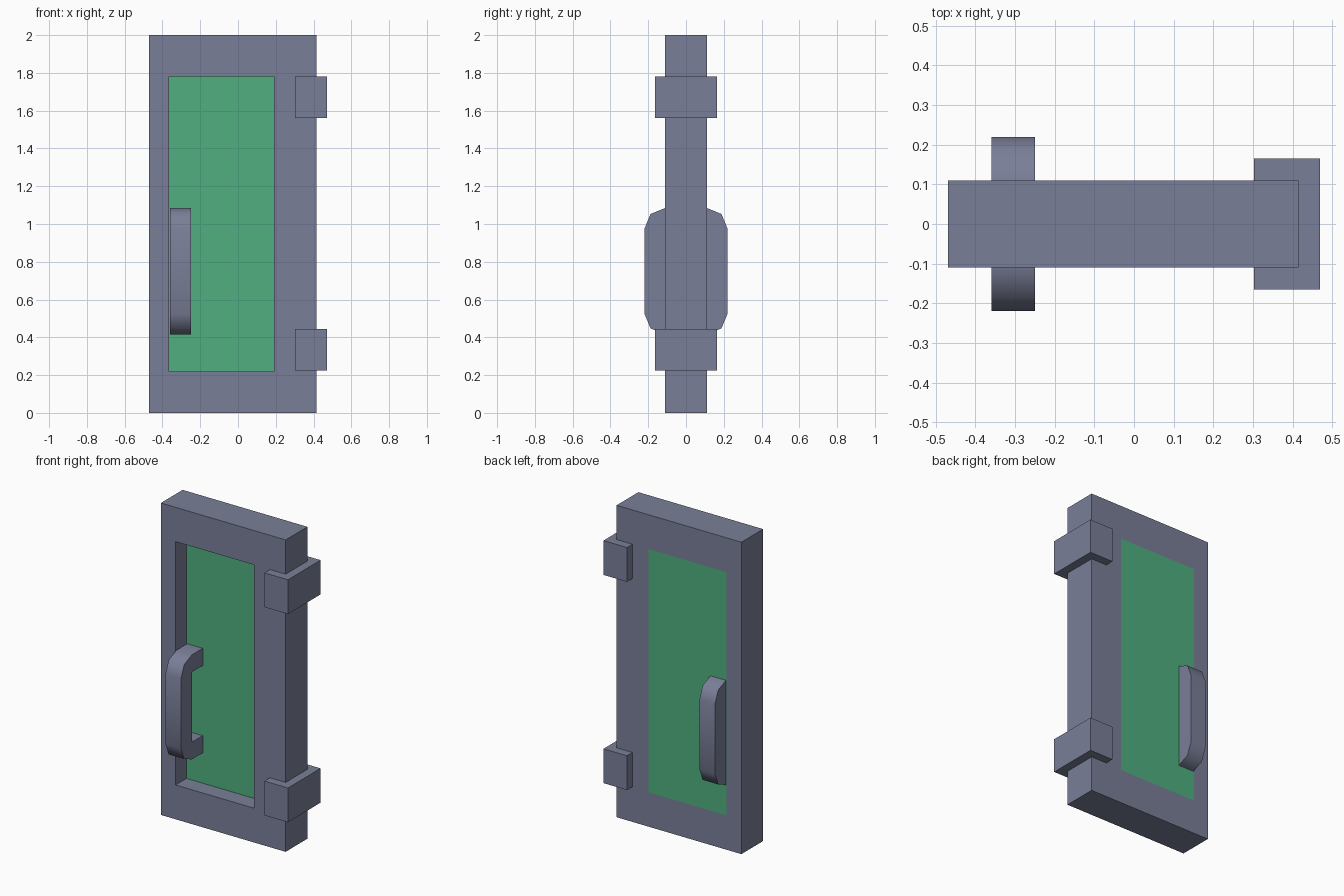
import bpy, bmesh, math

if "Cube" in bpy.data.objects:
    bpy.data.objects.remove(bpy.data.objects["Cube"])


def material(name, rgb):
    m = bpy.data.materials.new(name)
    m.diffuse_color = (*rgb, 1.0)
    m.use_nodes = True
    m.node_tree.nodes["Principled BSDF"].inputs["Base Color"].default_value = m.diffuse_color
    return m


METAL = material("blue grey metal", (0.195, 0.212, 0.314))
GLASS = material("green glass", (0.080, 0.429, 0.216))


def finish(name, bm, mat):
    bmesh.ops.recalc_face_normals(bm, faces=bm.faces[:])
    mesh = bpy.data.meshes.new(name)
    bm.to_mesh(mesh)
    bm.free()
    mesh.materials.append(mat)
    ob = bpy.data.objects.new(name, mesh)
    bpy.context.collection.objects.link(ob)
    return ob


def extrude(bm, faces, vec):
    geo = bmesh.ops.extrude_face_region(bm, geom=faces)["geom"]
    verts = [g for g in geo if isinstance(g, bmesh.types.BMVert)]
    bmesh.ops.translate(bm, verts=verts, vec=vec)


def box(name, x, y, z, mat):
    bm = bmesh.new()
    f = bm.faces.new([bm.verts.new((px, y[0], pz)) for px, pz in
                      ((x[0], z[0]), (x[1], z[0]), (x[1], z[1]), (x[0], z[1]))])
    extrude(bm, [f], (0, y[1] - y[0], 0))
    return finish(name, bm, mat)


# Door frame: a rectangle ring pushed through the door thickness
T = 0.11
WX, WZ = (-0.365, 0.19), (0.22, 1.78)
bm = bmesh.new()


def ring(x, z):
    return [bm.verts.new((px, -T, pz)) for px, pz in
            ((x[0], z[0]), (x[1], z[0]), (x[1], z[1]), (x[0], z[1]))]


outer, inner = ring((-0.47, 0.415), (0, 2)), ring(WX, WZ)
faces = [bm.faces.new((outer[i], outer[(i + 1) % 4], inner[(i + 1) % 4], inner[i]))
         for i in range(4)]
extrude(bm, faces, (0, 2 * T, 0))
finish("door_frame", bm, METAL)

# Glass: recessed at the front, flush at the back
box("window_glass", WX, (0.0, T), WZ, GLASS)

# Hinges wrapping the right edge
for name, z in (("lower_hinge", 0.225), ("upper_hinge", 1.56)):
    box(name, (0.303, 0.47), (-0.165, 0.165), (z, z + 0.22), METAL)

# Pull handles: U profile with rounded outer corners, front and back
R, LOW, HIGH = 0.11, 0.525, 0.975
for name, side in (("front_handle", -1), ("back_handle", 1)):
    profile = [(0, HIGH), (0, HIGH + R)]
    arc = [math.radians(a) for a in (90, 45, 0)]
    profile += [(T + R * math.cos(a), HIGH + R * math.sin(a)) for a in arc]
    profile += [(T + R * math.cos(a), LOW - R * math.sin(a)) for a in reversed(arc)]
    profile += [(0, LOW - R), (0, LOW), (T, LOW), (T, HIGH)]
    bm = bmesh.new()
    f = bm.faces.new([bm.verts.new((-0.36, side * y, z)) for y, z in profile])
    extrude(bm, [f], (R, 0, 0))
    ob = finish(name, bm, METAL)
    bpy.ops.object.select_all(action='DESELECT')
    ob.select_set(True)
    bpy.context.view_layer.objects.active = ob
    bpy.ops.object.shade_smooth_by_angle(angle=math.radians(50))
